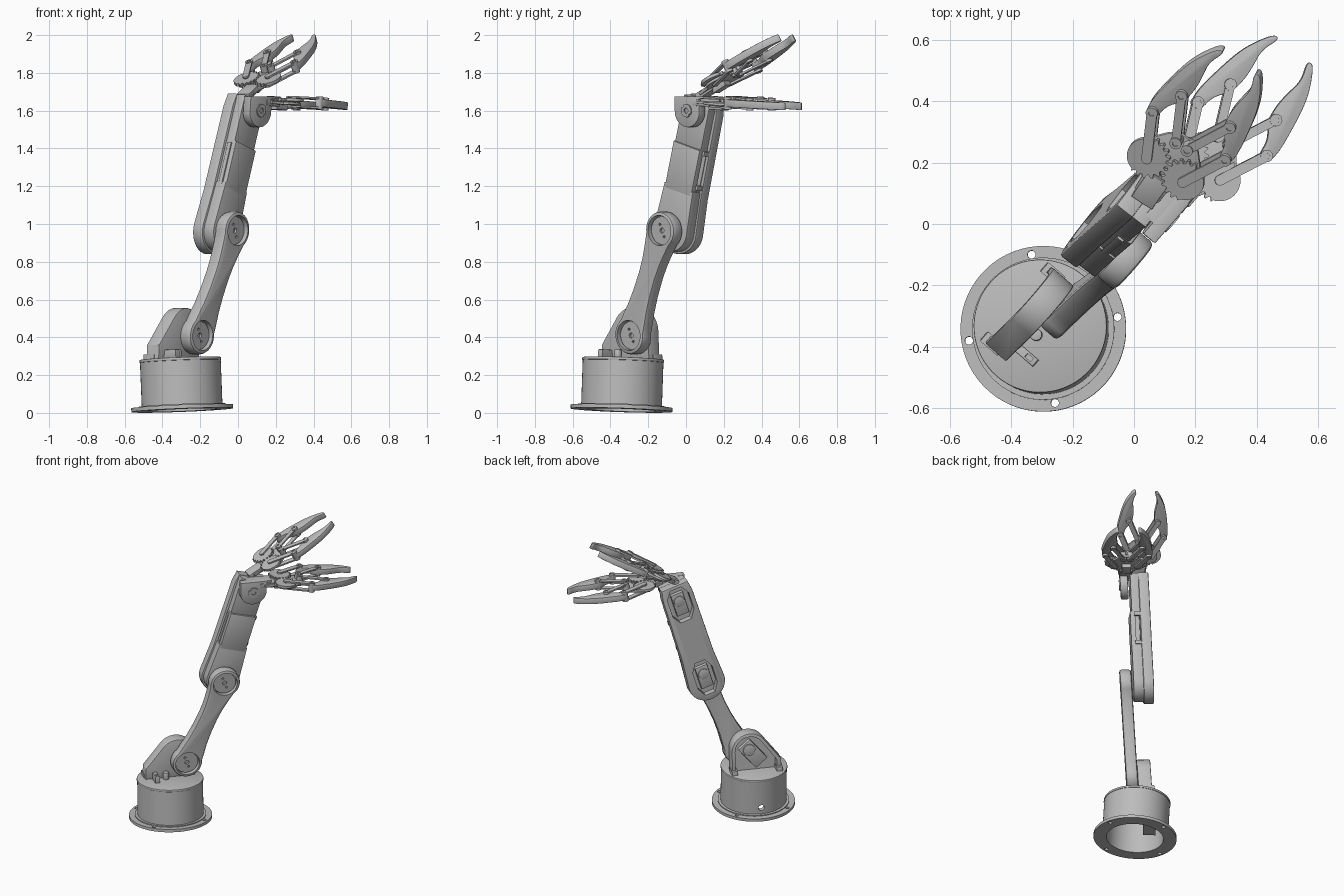
import bpy, bmesh
from math import sin, cos, pi, radians, atan2
from mathutils import Matrix, Vector

cube = bpy.data.objects.get("Cube")
if cube:
    bpy.data.objects.remove(cube)

grey = bpy.data.materials.new("machine grey")
grey.use_nodes = True
colour = (0.5, 0.5, 0.5, 1)
grey.diffuse_color = colour
grey.node_tree.nodes["Principled BSDF"].inputs["Base Color"].default_value = colour


def T(x, y, z):
    return Matrix.Translation((x, y, z))


def R(deg, axis):
    return Matrix.Rotation(radians(deg), 4, axis)


# Outline helpers
def arc(cx, cy, r, a0, a1, n=24):
    return [(cx + r * cos(radians(a0 + (a1 - a0) * i / n)),
             cy + r * sin(radians(a0 + (a1 - a0) * i / n))) for i in range(n + 1)]


def circle(cx, cy, r, n=40):
    return arc(cx, cy, r, 0, 360, n)[:-1]


def rect(x0, x1, y0, y1):
    return [(x0, y0), (x1, y0), (x1, y1), (x0, y1)]


def rounded(pts, rounds=2):
    for _ in range(rounds):
        new = []
        for p, q in zip(pts, pts[1:] + pts[:1]):
            p, q = Vector(p), Vector(q)
            new += [p.lerp(q, .25), p.lerp(q, .75)]
        pts = new
    return [tuple(p) for p in pts]


def bar(p, q, r):
    a = atan2(q[1] - p[1], q[0] - p[0]) * 180 / pi
    return arc(*p, r, a + 90, a + 270, 10) + arc(*q, r, a - 90, a + 90, 10)


def inset(pts, d):
    out = []
    for i, p in enumerate(pts):
        e1 = (Vector(p) - Vector(pts[i - 1])).normalized()
        e2 = (Vector(pts[(i + 1) % len(pts)]) - Vector(p)).normalized()
        n1, n2 = Vector((-e1.y, e1.x)), Vector((-e2.y, e2.x))
        out.append(Vector(p) + (n1 + n2) * d / max(.3, 1 + n1.dot(n2)))
    return out


# Solid with rounded rims, made of stacked rings
def raw(name, pts, lo, hi, frame, bevel=0):
    if sum(p[0] * q[1] - q[0] * p[1] for p, q in zip(pts, pts[1:] + pts[:1])) < 0:
        pts = pts[::-1]
    steps = [(bevel * (1 - sin(a)), bevel * (1 - cos(a))) for a in (0, pi / 4, pi / 2)] if bevel else [(0, 0)]
    levels = [(d, lo + h) for d, h in steps] + [(d, hi - h) for d, h in reversed(steps)]
    bm = bmesh.new()
    rings = [[bm.verts.new((p[0], p[1], z)) for p in inset(pts, d)] for d, z in levels]
    bm.faces.new(rings[0][::-1])
    bm.faces.new(rings[-1])
    for low, top in zip(rings, rings[1:]):
        for i in range(len(pts)):
            bm.faces.new((low[i - 1], low[i], top[i], top[i - 1]))
    bm.transform(frame)
    mesh = bpy.data.meshes.new(name)
    bm.to_mesh(mesh)
    bm.free()
    ob = bpy.data.objects.new(name, mesh)
    bpy.context.scene.collection.objects.link(ob)
    return ob


# Finished part; each cut is (outline, low, high) with an optional frame
def prism(name, outline, lo, hi, frame, bevel=0, cuts=()):
    ob = raw(name, outline, lo, hi, frame, bevel)
    cutters = []
    for c_outline, c_lo, c_hi, *c_frame in cuts:
        cutter = raw("cutter", c_outline, c_lo, c_hi, c_frame[0] if c_frame else frame)
        cutter.hide_render = True
        m = ob.modifiers.new("cut", "BOOLEAN")
        m.operation, m.solver, m.object = "DIFFERENCE", "EXACT", cutter
        cutters.append(cutter)
    if cutters:
        deps = bpy.context.evaluated_depsgraph_get()
        mesh = bpy.data.meshes.new_from_object(ob.evaluated_get(deps))
        ob.modifiers.clear()
        ob.data = mesh
    for c in cutters:
        bpy.data.objects.remove(c)
    ob.data.materials.clear()
    ob.data.materials.append(grey)
    bpy.ops.object.select_all(action="DESELECT")
    ob.select_set(True)
    bpy.context.view_layer.objects.active = ob
    bpy.ops.object.shade_smooth_by_angle(angle=radians(35))


# Frames: x forward along the arm, y sideways, z up, with the arm leaning slightly
home = T(-.295, -.342, 0) @ R(49, "Z")
lean = Matrix.Identity(4)
lean[1][2], lean[1][3] = -.06, .024
arm = home @ lean
side = R(90, "X")
base = home @ T(0, 0, .0145) @ R(-3, "X")

# Base drum with flange, hollow underneath
prism("base_flange", circle(0, 0, .27, 64), 0, .02, base, 0,
      [(circle(0, 0, .185, 48), -.1, .1)] +
      [(circle(.245 * cos(a), .245 * sin(a), .013, 16), -.1, .1)
       for a in [radians(50 + 90 * i) for i in range(4)]])
prism("base_drum", circle(0, 0, .214, 64), .015, .258, base, 0,
      [(circle(0, 0, .185, 48), -.1, .235),
       (circle(0, .07, .02, 16), -.3, -.1, base @ side)])
prism("base_foot_ring", circle(0, 0, .232, 64), .019, .026, base, 0,
      [(circle(0, 0, .2, 48), -.1, .1)])
prism("turntable", circle(0, 0, .217, 64), .258, .274, base, .004)
prism("base_motor", rect(-.04, .1, .05, .13), .05, .24, base)
prism("turntable_lug", rect(-.116, -.086, -.07, .012), .27, .32, base, .004,
      [(rect(-.108, -.094, -.055, -.03), .29, .4)])
prism("turntable_peg", circle(-.03, -.01, .02, 20), .27, .32, base, .003)

# Shoulder bracket with motor pocket
bracket = [(-.16, .275), (-.16, .36)] + arc(.05, .435, .12, 140, 0) + [(.17, .275)]
pocket = [(-.13, .25), (-.13, .355)] + arc(.05, .435, .098, 140, 0) + [(.145, .25)]
prism("shoulder_bracket", bracket, -.108, -.02, arm @ side, .006, [(pocket, -.2, -.06)])
motor = arm @ T(.03, 0, .41) @ R(40, "Y") @ side
prism("shoulder_motor", rect(-.05, .05, -.1, .08), -.085, -.05, motor, .004)
prism("shoulder_motor_hub", circle(0, .03, .04, 24), -.095, -.05, motor, .003)
for x in (-.145, .155):
    prism("bracket_foot", rect(x - .02, x + .02, .27, .31), -.125, -.05, arm @ side, .004)


# Round joint disc with screws
def joint_disc(name, r, y, lo, hi, frame):
    holes = [(circle(0, y, .014, 16), lo + .003, hi + .1)]
    holes += [(circle(.035 * cos(a), y + .035 * sin(a), .007, 10), lo + .003, hi + .1)
              for a in (pi * 3 / 4, pi * 7 / 4)]
    prism(name, circle(0, y, r, 40), lo, hi, frame, 0, holes)


# Lower arm, waisted between two round joints
lower = arm @ T(.10, 0, .41) @ R(23.8, "Y") @ side
L = .607
waist = [(.082, .09), (.07, .16), (.062, .25), (.06, .35), (.064, .42), (.074, .49)]
shape = (arc(0, 0, .1, 150, 390) + waist + arc(0, L, .1, -30, 210) +
         [(-x, y) for x, y in reversed(waist)])
prism("lower_arm", shape, -.02, .057, lower, .015,
      [(circle(0, y, .08), .022, .2) for y in (0, L)])
for joint, y in (("shoulder", 0), ("elbow", L)):
    joint_disc(joint + "_disc", .074, y, .015, .036, lower)

# Upper arm: back plate with two motor pockets, and stepped housing
upper = arm @ T(.35, 0, .965) @ R(3, "Z") @ R(16.6, "Y") @ side
plate = arc(0, 0, .125, 180, 360) + [(.11, .2), (.105, .66), (.092, .73), (-.092, .73), (-.105, .66), (-.11, .2)]
pockets = [rounded(rect(-.068, .068, -.08, .16), 1), rounded(rect(-.075, .075, .47, .71), 1)]
prism("upper_arm_plate", plate, -.157, -.09, upper, .008, [(p, -.3, -.115) for p in pockets])
for i, y in enumerate((.04, .59)):
    prism(f"upper_arm_motor_{i + 1}", rect(-.042, .042, y - .08, y + .075), -.14, -.1, upper, .004)
    prism(f"upper_arm_motor_hub_{i + 1}", circle(0, y + .02, .036, 24), -.148, -.1, upper, .003)
prism("elbow_housing", arc(0, 0, .112, 180, 360) + [(.098, .24), (-.098, .24)], -.1, -.025, upper, .006)
slot = (rect(.06, .2, .26, .45), -.085, -.058)
prism("middle_housing", rect(-.092, .092, .21, .47), -.1, -.024, upper, .008, [slot])
prism("wrist_housing", rect(-.09, .09, .465, .725), -.1, -.036, upper, .006)
for y in (.25, .44):
    prism("cable_strap", rect(.08, .105, y, y + .025), -.1, -.05, upper, .003)
prism("rear_rail", rect(-.1, -.08, .22, .46), -.075, -.05, upper, .003)

# Wrist fork carrying the grippers
wrist = arm @ T(.534, 0, 1.6) @ side
prism("wrist_fork", arc(0, 0, .088, 190, 350) + [(.085, .076), (-.085, .076)], -.035, .015, wrist, .004)
joint_disc("wrist_disc", .035, 0, .01, .022, wrist)
prism("wrist_cap", rect(-.04, .12, .06, .076), -.07, .012, wrist, .003)

# Finger blade and gear outlines, for the left finger
blade = rounded([(.128, .145), (.145, .12), (.20, .115), (.25, .075), (.31, .068), (.36, .072),
                 (.42, .082), (.482, .058), (.486, .08), (.43, .113), (.38, .134), (.31, .15), (.17, .17)])
gear = []
for i in range(72):
    a = 2 * pi * i / 72
    toothed = cos(a + pi / 2) > -.3
    r = (.075 if i % 4 < 2 else .063) if toothed else .068
    gear.append((r * cos(a), r * sin(a) + .07))


def gripper(name, place, yaw, pitch):
    frame = arm @ T(*place) @ R(yaw, "Z") @ R(-pitch, "Y")
    palm = rounded([(-.15, -.045), (-.06, -.05), (-.04, -.11), (.04, -.11), (.13, -.04),
                    (.13, .04), (.04, .11), (-.04, .11), (-.06, .05), (-.15, .045)], 1)
    prism(name + "_palm", palm, -.018, -.004, frame, .002)
    prism(name + "_mount", rect(-.16, -.05, -.04, .04), -.03, .004, frame, .004)
    prism(name + "_motor", rect(-.06, .03, -.03, .03), -.045, -.012, frame, .003)
    for tag, sign in (("left", 1), ("right", -1)):
        def flip(pts):
            return [(x, sign * y) for x, y in pts]
        part = f"{name}_{tag}_"
        hub, knuckle = (0, .07), (.156, .142)
        inner, joint = (.11, .022), (.267, .094)
        prism(part + "gear", flip(gear), 0, .016, frame, 0,
              [(flip(circle(*hub, .012, 16)), -.1, .1)])
        prism(part + "blade", flip(blade), -.02, .02, frame, .003)
        for z, level in ((.02, "upper"), (-.03, "lower")):
            prism(part + level + "_outer_link", flip(bar(hub, knuckle, .017)), z, z + .01, frame)
            prism(part + level + "_inner_link", flip(bar(inner, joint, .015)), z, z + .01, frame)
        for c in (knuckle, inner, joint):
            prism(part + "pin", flip(circle(*c, .02, 20)), -.033, .034, frame, 0,
                  [(flip(circle(*c, .01, 12)), -.1, .1)])


gripper("lower_gripper", (.738, .03, 1.648), 3, -3)
gripper("upper_gripper", (.66, .125, 1.76), 8, 28)
